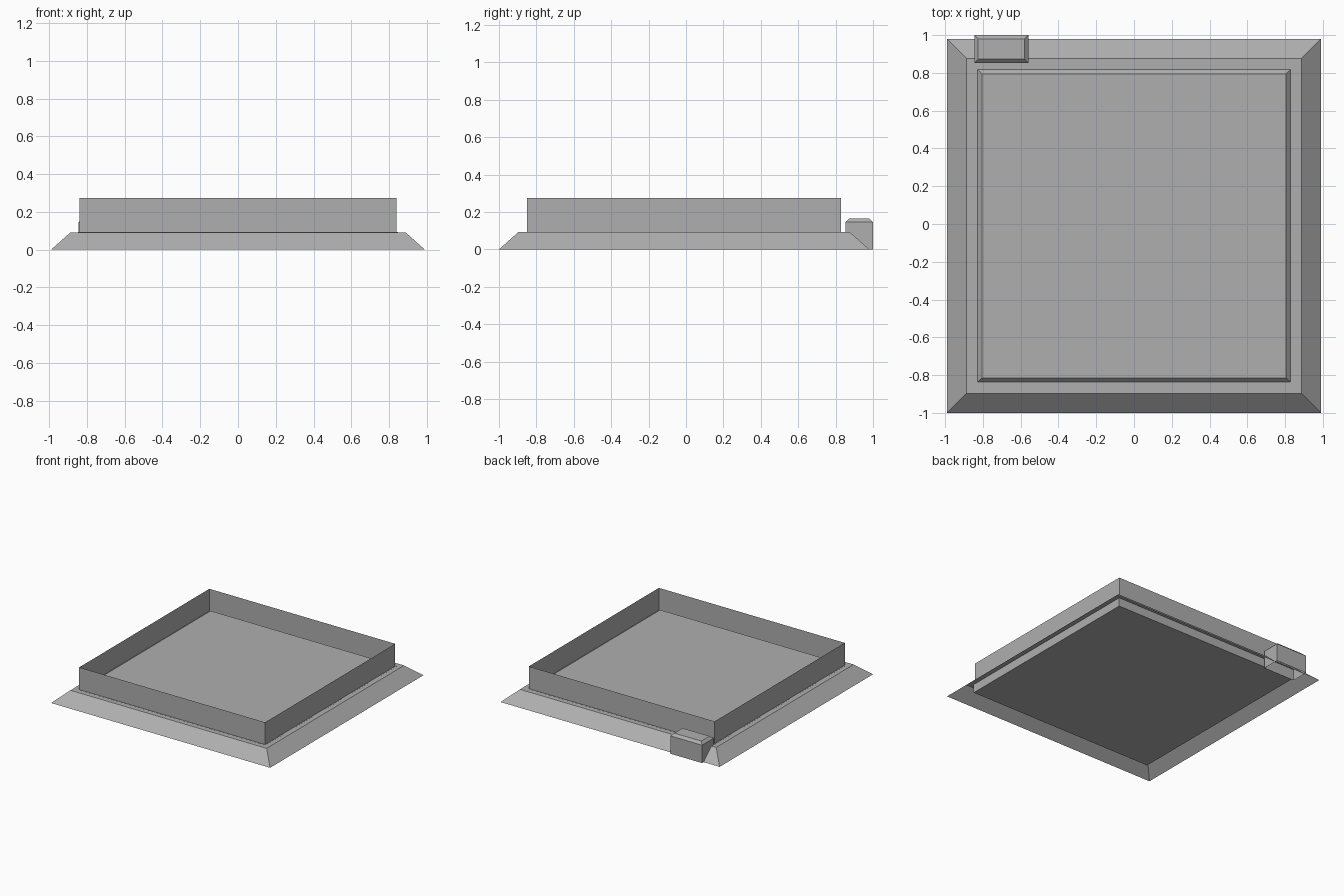
import bpy, bmesh

if "Cube" in bpy.data.objects:
    bpy.data.objects.remove(bpy.data.objects["Cube"])

CY = -0.01  # centre of the square parts in y

grey = bpy.data.materials.new("dark_grey")
grey.diffuse_color = (0.43, 0.43, 0.43, 1.0)
grey.use_nodes = True
grey.node_tree.nodes["Principled BSDF"].inputs["Base Color"].default_value = grey.diffuse_color


def loft(name, rings, center, cap_start=False, cap_end=False):
    """Stack of rectangles (half_x, half_y, z) joined by flat faces."""
    bm = bmesh.new()
    loops = [[bm.verts.new((center[0] + sx * hx, center[1] + sy * hy, z))
              for sx, sy in ((-1, -1), (1, -1), (1, 1), (-1, 1))]
             for hx, hy, z in rings]
    for a, b in zip(loops, loops[1:]):
        for i in range(4):
            j = (i + 1) % 4
            bm.faces.new((a[i], a[j], b[j], b[i]))
    if cap_start:
        bm.faces.new(loops[0][::-1])
    if cap_end:
        bm.faces.new(loops[-1])
    mesh = bpy.data.meshes.new(name)
    bm.to_mesh(mesh)
    bm.free()
    mesh.materials.append(grey)
    obj = bpy.data.objects.new(name, mesh)
    bpy.context.collection.objects.link(obj)
    return obj


def square(name, profile, **caps):
    return loft(name, [(r, r, z) for r, z in profile], (0, CY), **caps)


# sloping thin skirt with a flat inner ledge
square("skirt", [(0.99, 0.0), (0.887, 0.092), (0.848, 0.092)])

# slab under the tray, with a bevelled raised floor panel on top
square("floor_slab",
       [(0.848, 0.022), (0.848, 0.0925), (0.828, 0.0925), (0.805, 0.117)],
       cap_start=True, cap_end=True)

# thin upright wall, open at the top
square("rim_wall", [(0.84, 0.092), (0.84, 0.274)])

# small chamfered box on the back edge, open underneath
hx, hy, c = 0.1425, 0.0735, 0.02
loft("back_box",
     [(hx, hy, 0.0), (hx, hy, 0.146), (hx - c, hy - c, 0.166)],
     (-0.7025, 0.9265), cap_end=True)
